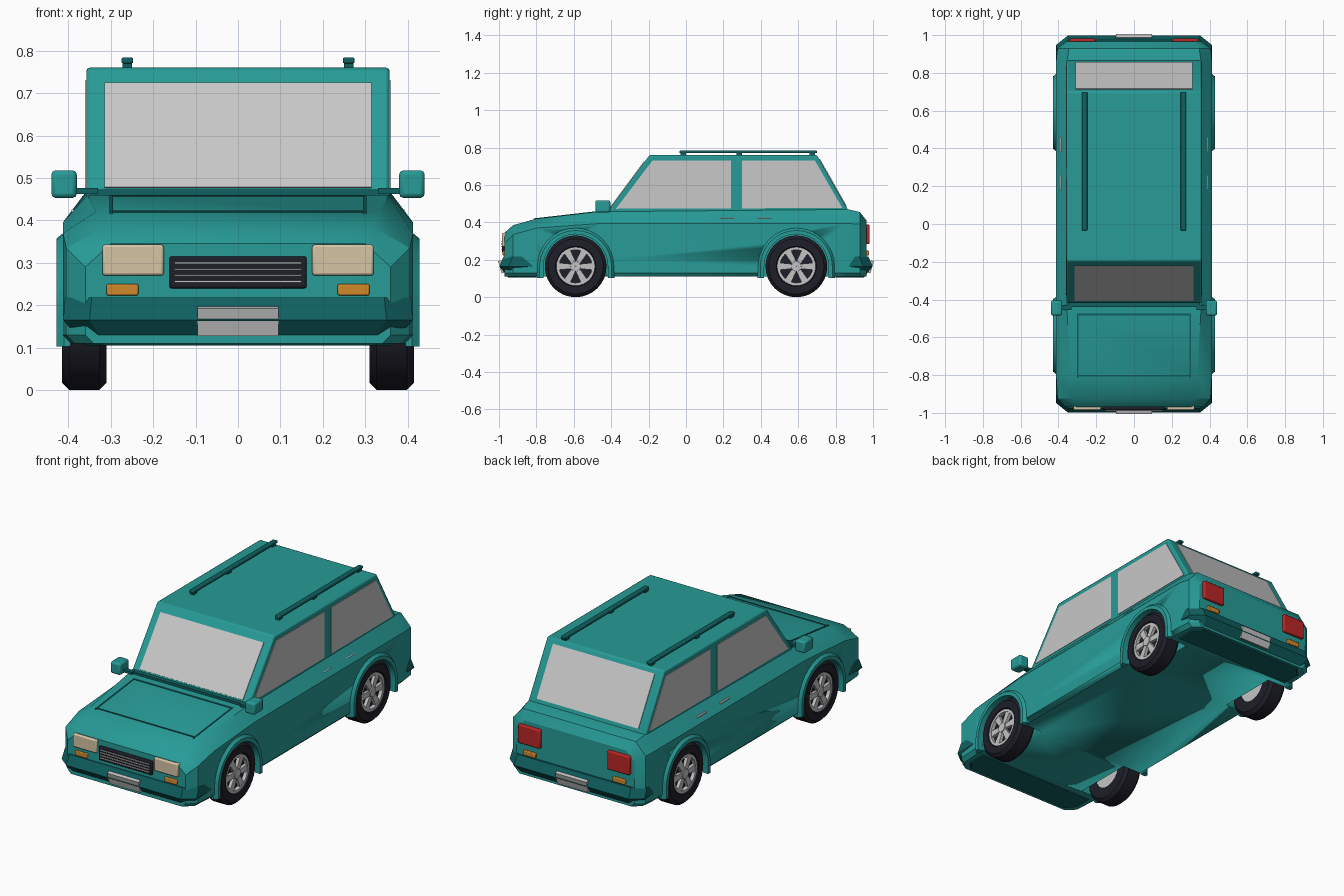
import bpy, bmesh, math
from mathutils import Vector, Matrix

if "Cube" in bpy.data.objects:
    bpy.data.objects.remove(bpy.data.objects["Cube"])


def material(name, rgb):
    m = bpy.data.materials.new(name)
    m.use_nodes = True
    m.diffuse_color = (*rgb, 1)
    m.node_tree.nodes["Principled BSDF"].inputs["Base Color"].default_value = (*rgb, 1)
    return m


TEAL = material("teal paint", (0.02, 0.33, 0.31))
TRIM = material("dark teal trim", (0.005, 0.12, 0.12))
GLASS = material("pale grey glass", (0.58, 0.58, 0.58))
BLACK = material("blue black rubber", (0.013, 0.013, 0.022))
SILVER = material("silver", (0.55, 0.55, 0.55))
CREAM = material("cream lamp", (0.66, 0.56, 0.38))
ORANGE = material("orange lamp", (0.65, 0.25, 0.025))
RED = material("red lamp", (0.5, 0.02, 0.02))


def finish(name, bm, mat, bevel=0, angle=30):
    bmesh.ops.recalc_face_normals(bm, faces=bm.faces)
    me = bpy.data.meshes.new(name)
    bm.to_mesh(me)
    bm.free()
    me.materials.append(mat)
    ob = bpy.data.objects.new(name, me)
    bpy.context.collection.objects.link(ob)
    if bevel:
        b = ob.modifiers.new("bevel", "BEVEL")
        b.width, b.segments = bevel, 2
    bpy.ops.object.select_all(action="DESELECT")
    ob.select_set(True)
    bpy.context.view_layer.objects.active = ob
    bpy.ops.object.shade_smooth_by_angle(angle=math.radians(angle))
    return ob


def loft(name, rings, mat, closed=False, **kw):
    """Skin a list of rings of points; cap the ends unless closed."""
    bm = bmesh.new()
    vs = [[bm.verts.new(p) for p in r] for r in rings]
    n = len(vs[0])
    pairs = list(zip(vs, vs[1:])) + ([(vs[-1], vs[0])] if closed else [])
    for a, b in pairs:
        for i in range(n):
            j = (i + 1) % n
            bm.faces.new((a[i], a[j], b[j], b[i]))
    if not closed:
        bm.faces.new(vs[0])
        bm.faces.new(vs[-1])
    return finish(name, bm, mat, **kw)


def panel(name, corners, thick, mat, **kw):
    """Flat polygon thickened equally to both sides."""
    pts = [Vector(c) for c in corners]
    n = (pts[1] - pts[0]).cross(pts[2] - pts[0]).normalized() * thick / 2
    return loft(name, [[p - n for p in pts], [p + n for p in pts]], mat, **kw)


def box(name, x, y, z, mat, **kw):
    ring = [(x[0], y[0]), (x[1], y[0]), (x[1], y[1]), (x[0], y[1])]
    return loft(name, [[(a, b, h) for a, b in ring] for h in z], mat, **kw)


def revolve(name, profile, s, y, z, mat, segs=32, **kw):
    """Turn (radius, x) points about the axle line."""
    rings = []
    for i in range(segs):
        a = math.tau * i / segs
        rings.append([(s * x, y + r * math.cos(a), z + r * math.sin(a)) for r, x in profile])
    return loft(name, rings, mat, closed=True, **kw)


# Lower body: y, half width, shoulder z, top half width, top z
stations = [(-.97, .36, .29, .30, .345), (-.925, .405, .335, .315, .385),
            (-.80, .413, .37, .335, .42), (-.45, .413, .395, .355, .46),
            (.86, .413, .395, .355, .472), (.93, .405, .39, .345, .455),
            (.965, .36, .36, .31, .41)]
rings = []
for y, w, sh, tw, tz in stations:
    half = [(w - .02, .11), (w, .13), (w, sh), (tw, tz)]
    rings.append([(x, y, z) for x, z in half] + [(-x, y, z) for x, z in reversed(half)])
body = loft("lower_body", rings, TEAL)

# Wheel wells
AXLES, R = (-.59, .59), .165
for y in AXLES:
    for s in (-1, 1):
        disc = [(s * .28, y + .18 * math.cos(i * math.tau / 32), R + .18 * math.sin(i * math.tau / 32))
                for i in range(32)]
        cutter = loft("well_cutter", [disc, [(s * .5, b, c) for a, b, c in disc]], TEAL)
        cutter.hide_render = True
        bpy.context.view_layer.objects.active = body
        m = body.modifiers.new("well", "BOOLEAN")
        m.operation, m.object, m.solver = "DIFFERENCE", cutter, "EXACT"
        bpy.ops.object.modifier_apply(modifier=m.name)
        bpy.data.objects.remove(cutter)

# Cabin and roof
panel("cabin", [(0, -.43, .44), (0, -.41, .47), (0, -.195, .76), (0, .70, .76), (0, .865, .47), (0, .87, .44)],
      .715, TEAL, bevel=.008)


def slope(y0, z0, y1, z1, x, t0, t1):
    """Rectangle on a plane rising from (y0, z0) to (y1, z1)."""
    p = [(y0 + (y1 - y0) * t, z0 + (z1 - z0) * t) for t in (t0, t1)]
    return [(x[0], *p[0]), (x[1], *p[0]), (x[1], *p[1]), (x[0], *p[1])]


# Glass
panel("windshield", slope(-.41, .47, -.195, .76, (-.315, .315), .02, .87), .008, GLASS)
panel("rear_window", slope(.865, .47, .70, .76, (-.31, .31), .06, .92), .008, GLASS)
for s, side in ((1, "left"), (-1, "right")):
    x = s * .3575
    panel(side + "_front_window", [(x, -.375, .473), (x, -.18, .73), (x, .24, .73), (x, .24, .475)], .006, GLASS)
    panel(side + "_rear_window", [(x, .30, .475), (x, .30, .73), (x, .69, .73), (x, .835, .478)], .006, GLASS)

# Hood seam
hood = (-.80, .42, -.45, .46)
for s in (-1, 1):
    panel("hood_side_seam", slope(*hood, (s * .295, s * .303), -.04, .92), .006, TRIM)
panel("hood_rear_seam", slope(*hood, (-.303, .303), .90, .93), .006, TRIM)
panel("hood_front_seam", slope(*hood, (-.303, .303), -.02, .0), .006, TRIM)
box("cowl", (-.35, .35), (-.44, -.415), (.455, .473), TRIM)

# Bumpers: plan outline stacked at three heights
for s, end in ((-1, "front"), (1, "rear")):
    levels = [(.105, .315, .36, .95), (.165, .35, .412, .998), (.218, .345, .408, .975)]
    rings = []
    for z, wf, ws, y in levels:
        half = [(wf, y), (ws, y - .05), (ws, .80)]
        rings.append([(a, s * b, z) for a, b in half] + [(-a, s * b, z) for a, b in reversed(half)])
    loft(end + "_bumper", rings, TRIM, angle=15)
    panel(end + "_plate", [(-.095, s * .977, .13), (.095, s * .977, .13), (.095, s * .996, .195), (-.095, s * .996, .195)],
          .018, SILVER)

# Lamps and grille
for s, side in ((1, "left"), (-1, "right")):
    def span(a, b):
        return sorted((s * a, s * b))
    box(side + "_headlight", span(.175, .32), (-.985, -.93), (.27, .343), CREAM, bevel=.006)
    box(side + "_front_signal", span(.235, .31), (-.98, -.94), (.223, .25), ORANGE, bevel=.004)
    box(side + "_tail_light", span(.205, .34), (.94, .982), (.285, .388), RED, bevel=.006)
    box(side + "_rear_signal", span(.235, .31), (.94, .978), (.223, .25), ORANGE, bevel=.004)
box("grille", (-.162, .162), (-.985, -.94), (.24, .315), BLACK, bevel=.005)
for i in range(4):
    z = .254 + i * .0145
    box("grille_slat", (-.15, .15), (-.99, -.98), (z, z + .004), SILVER)

for s, side in ((1, "left"), (-1, "right")):
    # Mirrors
    box(side + "_mirror", sorted((s * .38, s * .44)), (-.485, -.405), (.453, .518), TEAL, bevel=.01)
    box(side + "_mirror_arm", sorted((s * .33, s * .39)), (-.455, -.43), (.462, .476), TRIM)
    # Door handles on the shoulder slope
    for y in (.18, .38):
        box(side + "_door_handle", sorted((s * .37, s * .393)), (y, y + .08), (.412, .426), SILVER, bevel=.003)
    # Roof rails on feet
    box(side + "_roof_rail", sorted((s * .247, s * .275)), (-.035, .70), (.77, .784), TRIM, bevel=.004)
    for y in (-.03, .27, .66):
        box(side + "_rail_foot", sorted((s * .25, s * .272)), (y, y + .03), (.755, .775), TRIM)

    for y, end in zip(AXLES, ("front", "rear")):
        name = f"{end}_{side}_"
        # Fender flare: swept arch with short straight legs
        path = [(y + .2, 0, .10)]
        sections = []
        for i in range(-1, 18):
            a = math.pi * min(max(i, 0), 16) / 16
            drop = .062 if i in (-1, 17) else 0
            sections.append([(s * x, y + r * math.cos(a), R + r * math.sin(a) - drop)
                             for r, x in ((.172, .395), (.172, .428), (.192, .428), (.207, .41), (.207, .395))])
        loft(name + "fender_flare", sections, TEAL)
        # Wheel
        revolve(name + "tyre", [(.09, .31), (.148, .31), (.165, .327), (.165, .398), (.148, .415),
                                (.108, .415), (.10, .395), (.09, .39)], s, y, R, BLACK)
        revolve(name + "rim_ring", [(.088, .385), (.088, .41), (.103, .41), (.103, .385)], s, y, R, SILVER)
        revolve(name + "rim_back", [(.001, .37), (.001, .39), (.095, .39), (.095, .37)], s, y, R, BLACK)
        revolve(name + "inner_disc", [(.001, .312), (.001, .33), (.098, .33), (.098, .312)], s, y, R, SILVER)
        revolve(name + "hub", [(.001, .385), (.001, .412), (.026, .412), (.03, .385)], s, y, R, SILVER, segs=16)
        for i in range(6):
            a = math.tau * i / 6
            u, v = Vector((0, math.cos(a), math.sin(a))), Vector((0, -math.sin(a), math.cos(a)))
            c = Vector((s * .397, y, R))
            panel(name + "spoke", [c + u * r + v * w for r, w in ((.015, -.012), (.093, -.019), (.093, .019), (.015, .012))],
                  .02, SILVER)
